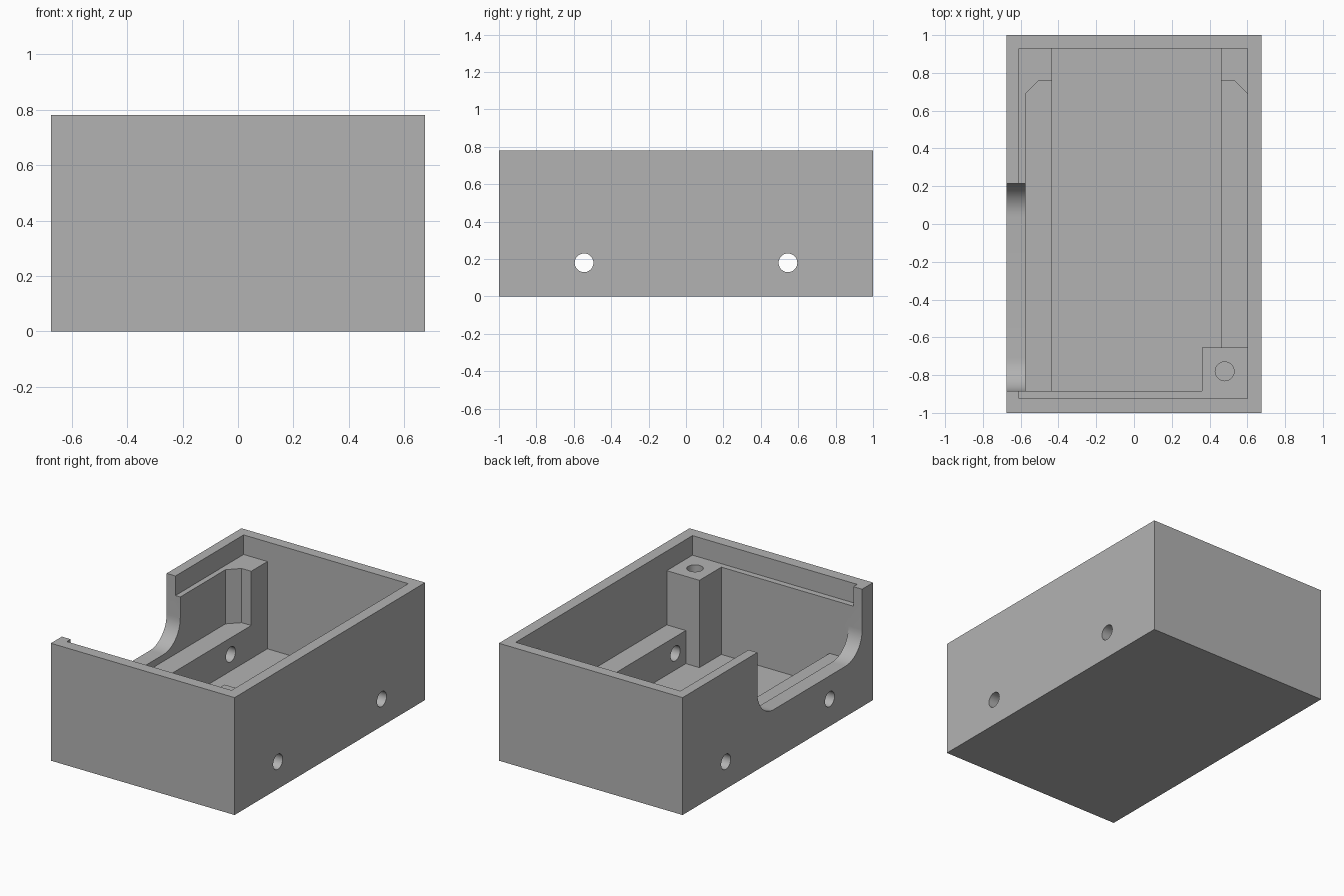
import bpy, bmesh, math
from mathutils import Matrix, Vector

cube = bpy.data.objects.get("Cube")
if cube:
    bpy.data.objects.remove(cube, do_unlink=True)

HEIGHT, LEDGE, RAIL_TOP, FLOOR = 0.78, 0.65, 0.29, 0.07

grey = bpy.data.materials.new("plain grey")
grey.use_nodes = True
grey.diffuse_color = (0.45, 0.45, 0.45, 1)
grey.node_tree.nodes["Principled BSDF"].inputs["Base Color"].default_value = grey.diffuse_color


def prism(name, outline, low, high, along="z"):
    """Extrude a closed outline along z (points are x, y) or x (points are y, z)."""
    bm = bmesh.new()
    place = (lambda a, b: (a, b, low)) if along == "z" else (lambda a, b: (low, a, b))
    step = Vector((0, 0, high - low)) if along == "z" else Vector((high - low, 0, 0))
    face = bm.faces.new([bm.verts.new(place(a, b)) for a, b in outline])
    top = bmesh.ops.extrude_face_region(bm, geom=[face])["geom"]
    bmesh.ops.translate(bm, vec=step, verts=[v for v in top if isinstance(v, bmesh.types.BMVert)])
    bmesh.ops.recalc_face_normals(bm, faces=bm.faces)
    mesh = bpy.data.meshes.new(name)
    bm.to_mesh(mesh)
    bm.free()
    mesh.materials.append(grey)
    obj = bpy.data.objects.new(name, mesh)
    bpy.context.collection.objects.link(obj)
    return obj


def rectangle(x0, y0, x1, y1):
    return [(x0, y0), (x1, y0), (x1, y1), (x0, y1)]


def arc(cx, cy, r, start, end, count):
    angles = [math.radians(start + (end - start) * i / count) for i in range(count + 1)]
    return [(cx + r * math.cos(a), cy + r * math.sin(a)) for a in angles]


def circle(cx, cy, r):
    return arc(cx, cy, r, 0, 360, 40)[:-1]


def cut(target, cutter):
    cutter.hide_render = True
    mod = target.modifiers.new(cutter.name, "BOOLEAN")
    mod.operation, mod.solver, mod.object = "DIFFERENCE", "EXACT", cutter
    bpy.context.view_layer.objects.active = target
    bpy.ops.object.modifier_apply(modifier=mod.name)
    bpy.data.objects.remove(cutter, do_unlink=True)


# Outer block
body = prism("enclosure_body", rectangle(-0.675, -1, 0.675, 1), 0, HEIGHT)

# Floor channel between the side rails, stepping around the screw post
channel = [(-0.435, -0.885), (0.36, -0.885), (0.36, -0.655), (0.46, -0.655),
           (0.46, 0.93), (-0.435, 0.93)]
cut(body, prism("floor_channel", channel, FLOOR, 0.4))

# Main cavity above the rails, leaving the post and two chamfered corner pillars
cavity = [(-0.575, -0.885), (0.36, -0.885), (0.36, -0.655), (0.60, -0.655),
          (0.60, 0.69), (0.53, 0.76), (0.46, 0.76), (0.46, 0.93),
          (-0.435, 0.93), (-0.435, 0.76), (-0.505, 0.76), (-0.575, 0.69)]
cut(body, prism("main_cavity", cavity, RAIL_TOP, 0.72))

# Recess for the lid, leaving a ledge
cut(body, prism("lid_recess", rectangle(-0.61, -0.925, 0.60, 0.93), LEDGE, 0.9))

# Rounded opening in one side wall
front, back, bottom, r = -0.885, 0.215, 0.335, 0.175
notch = ([(back, 1), (front, 1)]
         + arc(front + r, bottom + r, r, 180, 270, 12)
         + arc(back - r, bottom + r, r, 270, 360, 12))
cut(body, prism("side_opening", notch, -0.8, -0.5, "x"))

# Cross holes through both walls and rails
for y in (-0.545, 0.545):
    cut(body, prism("cross_hole", circle(y, 0.18, 0.05), -0.9, 0.9, "x"))

# Blind screw hole in the post
cut(body, prism("screw_hole", circle(0.48, -0.78, 0.05), 0.33, 0.8))

# Smooth the round surfaces, keep the edges sharp
bpy.ops.object.select_all(action="DESELECT")
body.select_set(True)
bpy.context.view_layer.objects.active = body
bpy.ops.object.shade_smooth_by_angle(angle=math.radians(30))
